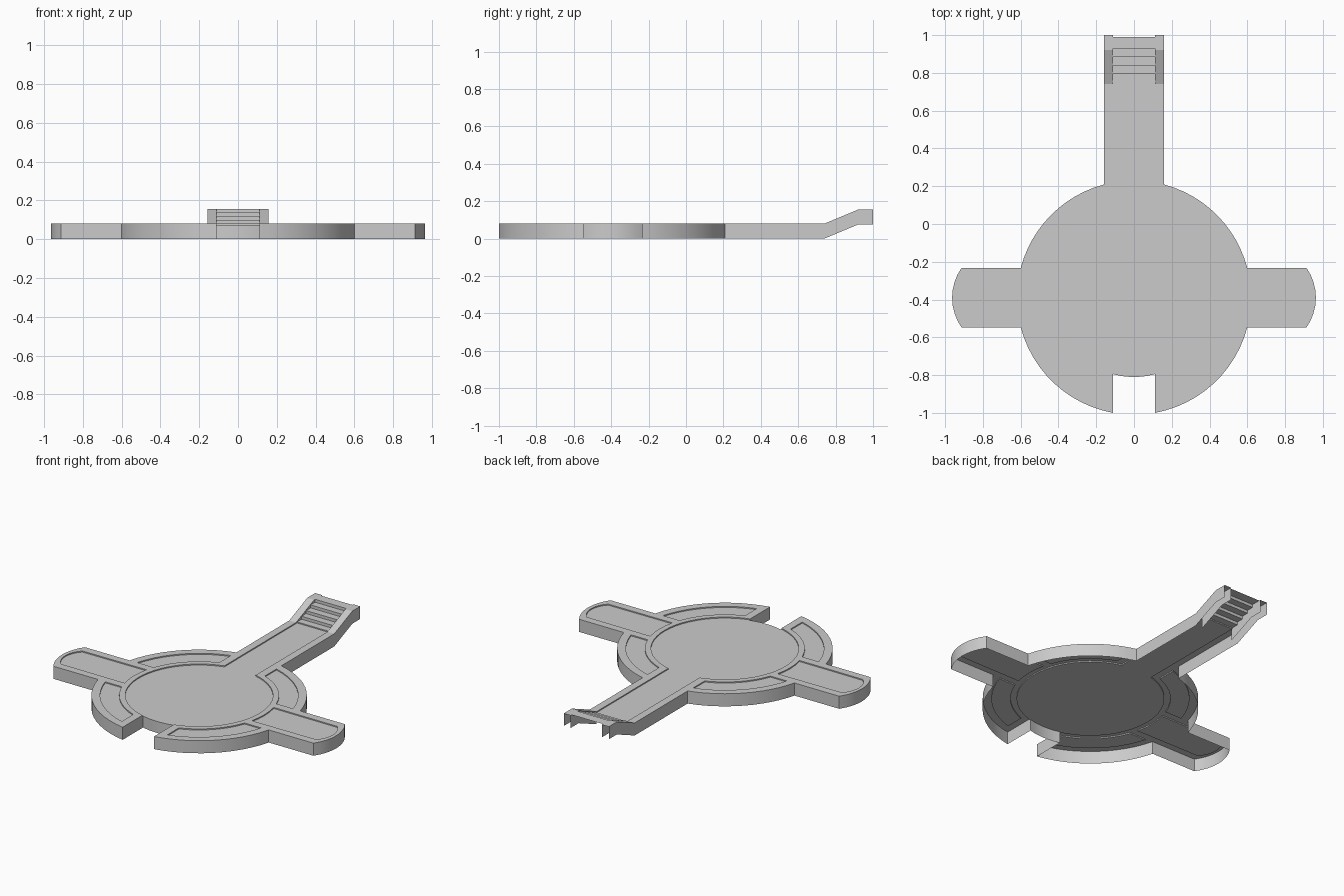
import bpy, bmesh
from math import sin, cos, asin, acos, pi

if "Cube" in bpy.data.objects:
    bpy.data.objects.remove(bpy.data.objects["Cube"], do_unlink=True)

CY = -0.39                      # centre of the round deck
RIM, HUB = 0.62, 0.42           # deck and hub radii
HALF, LANE = 0.158, 0.11        # half widths of arms and of sunken lanes
TOP, FLOOR = 0.08, 0.073        # deck height and sunken panel height
RAMP_Y, LIP_Y, END_Y = 0.74, 0.92, 1.0

grey = bpy.data.materials.new("plain_grey")
grey.use_nodes = True
grey.diffuse_color = (0.6, 0.6, 0.6, 1)
grey.node_tree.nodes["Principled BSDF"].inputs["Base Color"].default_value = grey.diffuse_color


def arc(cx, cy, r, a0, a1, n):
    return [(cx + r * cos(a0 + (a1 - a0) * i / n), cy + r * sin(a0 + (a1 - a0) * i / n))
            for i in range(n + 1)]


def mirrored(half):
    """Close a right-hand outline with its mirror image."""
    return half + [(-x, y) for x, y in reversed(half) if abs(x) > 1e-5]


def add_prism(bm, pts, z0, z1):
    face = bm.faces.new([bm.verts.new((x, y, z0)) for x, y in pts])
    ext = bmesh.ops.extrude_face_region(bm, geom=[face], use_keep_orig=True)
    for v in ext["geom"]:
        if isinstance(v, bmesh.types.BMVert):
            v.co.z = z1


def make_object(name, bm):
    bmesh.ops.recalc_face_normals(bm, faces=bm.faces[:])
    mesh = bpy.data.meshes.new(name)
    bm.to_mesh(mesh)
    bm.free()
    mesh.materials.append(grey)
    obj = bpy.data.objects.new(name, mesh)
    bpy.context.collection.objects.link(obj)
    return obj


def sheet(bm, path, x0, x1):
    """Strip that follows a (y, z) path between two x positions."""
    rows = [[bm.verts.new((x, y, z)) for x in (x0, x1)] for y, z in path]
    for a, b in zip(rows, rows[1:]):
        bm.faces.new((a[0], a[1], b[1], b[0]))


# Deck outline: notch, round rim, side arm with bowed tip, walkway
side = asin(HALF / RIM)
tip_r, tip_x = 0.275, 0.963
tip = asin(HALF / tip_r)
half = arc(0, CY, HUB, -pi / 2, -acos(LANE / HUB), 3)
half += arc(0, CY, RIM, -acos(LANE / RIM), -side, 12)
half += arc(tip_x - tip_r, CY, tip_r, -tip, tip, 8)
half += arc(0, CY, RIM, side, acos(HALF / RIM), 12)
half.append((HALF, RAMP_Y))
bm = bmesh.new()
add_prism(bm, mirrored(half), 0, TOP)
deck = make_object("deck", bm)

# Sunken panels: hub with walkway lane, arm lanes, rim sectors
cut = bmesh.new()
hub_r = HUB + 0.005
hub = arc(0, CY, hub_r, -pi / 2, acos(LANE / hub_r), 26) + [(LANE, RAMP_Y + 0.1)]
add_prism(cut, mirrored(hub), FLOOR, TOP + 0.1)
gap, r_in, r_out = 0.16, 0.46, 0.57
sector = arc(0, 0, r_out, asin(gap / r_out), acos(gap / r_out), 10)
sector += arc(0, 0, r_in, acos(gap / r_in), asin(gap / r_in), 8)
lane_in = asin(LANE / r_in)
lane = arc(0, 0, r_in, lane_in, -lane_in, 4) + arc(0.79, 0, 0.15, -0.8, 0.8, 8)
for sx in (1, -1):
    add_prism(cut, [(sx * x, CY + y) for x, y in lane], FLOOR, TOP + 0.1)
    for sy in (1, -1):
        add_prism(cut, [(sx * x, CY + sy * y) for x, y in sector], FLOOR, TOP + 0.1)
cutter = make_object("panel_cutter", cut)
cutter.hide_render = True

mod = deck.modifiers.new("panels", 'BOOLEAN')
mod.operation, mod.solver, mod.object = 'DIFFERENCE', 'EXACT', cutter
bpy.context.view_layer.update()
carved = deck.evaluated_get(bpy.context.evaluated_depsgraph_get())
bm = bmesh.new()
bm.from_mesh(carved.to_mesh())
carved.to_mesh_clear()
deck.modifiers.clear()
bpy.data.objects.remove(cutter, do_unlink=True)

# Leave the deck as a shell, open below and towards the ramp
open_faces = [f for f in bm.faces if all(v.co.z < 0.001 for v in f.verts)
              or all(v.co.y > RAMP_Y - 0.001 for v in f.verts)]
bmesh.ops.delete(bm, geom=open_faces, context='FACES')
for f in bm.faces:
    f.material_index = 0
bm.to_mesh(deck.data)
bm.free()

# Ramp rails: hollow channels with a top and two side walls
rail_path = [(RAMP_Y, TOP), (LIP_Y, 0.155), (END_Y, 0.155)]
for label, s in (("left", 1), ("right", -1)):
    bm = bmesh.new()
    sheet(bm, rail_path, s * LANE, s * HALF)
    for x in (LANE, HALF):
        rows = [[bm.verts.new((s * x, y, z - d)) for d in (0, TOP)] for y, z in rail_path]
        for a, b in zip(rows, rows[1:]):
            bm.faces.new((a[0], a[1], b[1], b[0]))
    bmesh.ops.remove_doubles(bm, verts=bm.verts[:], dist=0.0001)
    make_object(label + "_ramp_rail", bm)

# Steps between the rails
path = [(RAMP_Y, FLOOR)]
for i in range(5):
    y = 0.75 + 0.045 * i
    path += [(y, path[-1][1]), (y, TOP + 0.0188 * i)]
path.append((0.99, path[-1][1]))
bm = bmesh.new()
sheet(bm, path, -LANE, LANE)
steps = make_object("steps", bm)

# Smooth the curved walls, keep edges crisp
bpy.ops.object.select_all(action='DESELECT')
deck.select_set(True)
bpy.context.view_layer.objects.active = deck
bpy.ops.object.shade_smooth_by_angle(angle=0.5)
